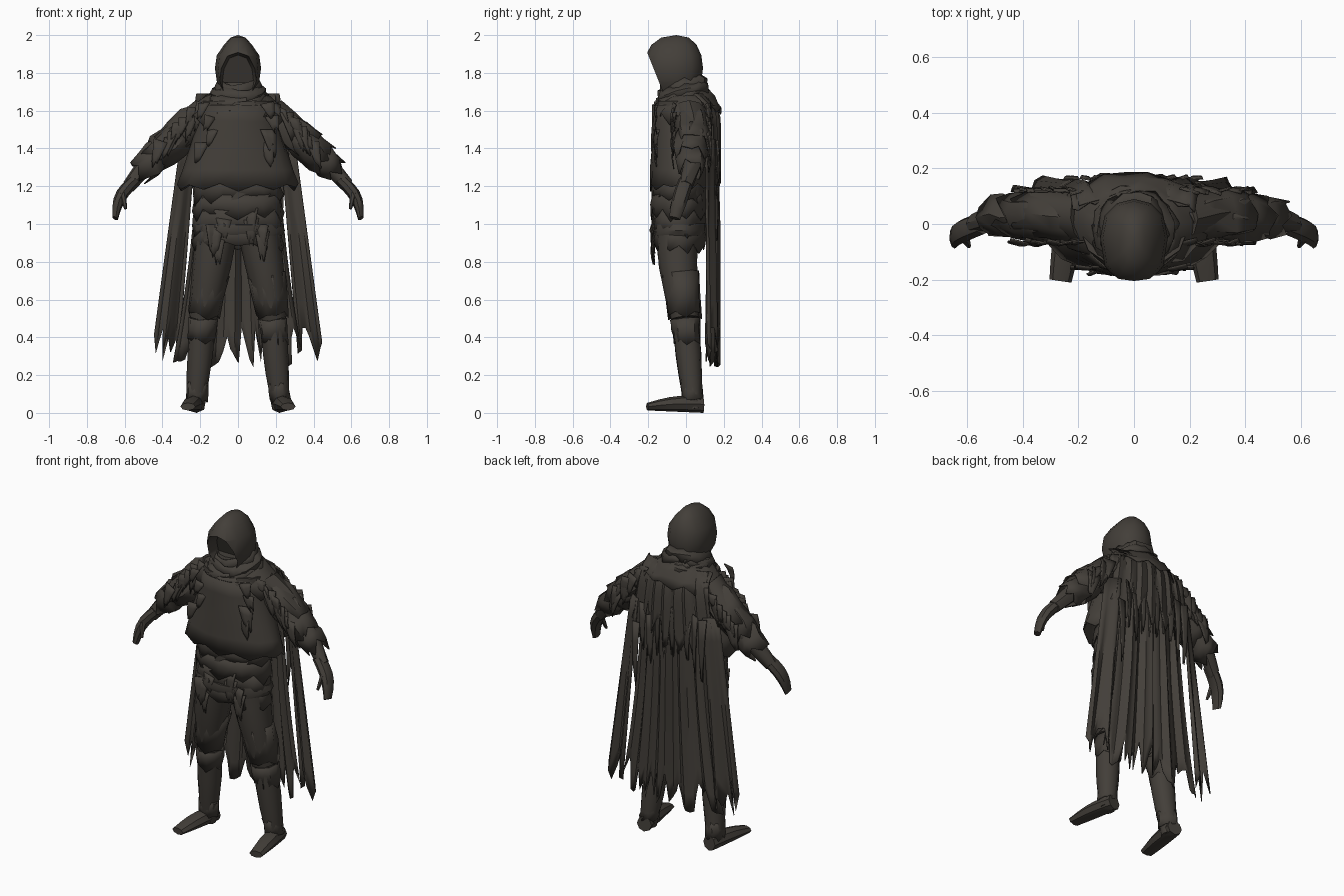
import bpy, bmesh, math, random
from mathutils import Vector, Matrix

random.seed(7)
default_cube = bpy.data.objects.get("Cube")
if default_cube:
    bpy.data.objects.remove(default_cube, do_unlink=True)

cloth = bpy.data.materials.new("dark_brown_cloth")
cloth.use_nodes = True
cloth.diffuse_color = (0.056, 0.049, 0.041, 1)
shader = next(node for node in cloth.node_tree.nodes if node.type == 'BSDF_PRINCIPLED')
shader.inputs["Base Color"].default_value = cloth.diffuse_color
shader.inputs["Roughness"].default_value = 0.9


def finish(bm, name, thin=False):
    if not thin:
        bmesh.ops.recalc_face_normals(bm, faces=bm.faces)
    mesh = bpy.data.meshes.new(name)
    bm.to_mesh(mesh)
    bm.free()
    mesh.materials.append(cloth)
    part = bpy.data.objects.new(name, mesh)
    bpy.context.collection.objects.link(part)
    if thin:
        part.modifiers.new("thickness", 'SOLIDIFY').thickness = 0.006
    bpy.ops.object.select_all(action='DESELECT')
    part.select_set(True)
    bpy.context.view_layer.objects.active = part
    bpy.ops.object.shade_smooth_by_angle(angle=math.radians(40))


# Tapering tube between two points; a torn tube is open with a ragged end
def tube(name, start, end, wide, narrow, deep=None, deep_end=None, bulge=0, bend=(0, 0, 0),
         torn=0, rough=0, sides=12, steps=5, up=(0, 1, 0)):
    bm = bmesh.new()
    start, end, bend, up = Vector(start), Vector(end), Vector(bend), Vector(up)
    axis = (end - start).normalized()
    depth_axis = (up - up.dot(axis) * axis).normalized()
    width_axis = depth_axis.cross(axis)
    deep = deep or wide
    deep_end = deep_end or deep * (narrow / wide if deep == wide else 1)
    rings = []
    for step in range(steps + 1):
        t = step / steps
        swell = math.sin(math.pi * t)
        centre = start.lerp(end, t) + bend * swell
        width = wide + (narrow - wide) * t + bulge * swell
        depth = deep + (deep_end - deep) * t + bulge * swell
        ring = []
        for side in range(sides):
            angle = math.tau * side / sides
            spot = centre + width_axis * width * math.cos(angle) + depth_axis * depth * math.sin(angle)
            spot += Vector([random.uniform(-rough, rough) for axis_name in "xyz"])
            if step == steps:
                tooth = random.random() if side % 2 else -random.random() / 2
                spot += axis * torn * tooth
            ring.append(bm.verts.new(spot))
        rings.append(ring)
    for upper, lower in zip(rings, rings[1:]):
        for side in range(sides):
            after = (side + 1) % sides
            bm.faces.new((upper[side], upper[after], lower[after], lower[side]))
    if not torn:
        bm.faces.new(rings[0])
        bm.faces.new(rings[-1])
    finish(bm, name, thin=torn > 0)


# Cloth sheet following point(u, v), with a torn lower edge
def sheet(name, point, columns, rows, torn):
    bm = bmesh.new()
    strips = []
    for column in range(columns + 1):
        reach = 1 - torn * random.random() ** 1.5
        strips.append([bm.verts.new(point(column / columns, reach * row / rows))
                       for row in range(rows + 1)])
    for left, right in zip(strips, strips[1:]):
        for row in range(rows):
            bm.faces.new((left[row], right[row], right[row + 1], left[row + 1]))
    finish(bm, name, thin=True)


# Pointed scrap of cloth hanging from a spot
def scrap(name, x, y, z, width, length, lean=0):
    across = Vector((random.uniform(0.6, 1), random.uniform(-0.3, 0.3), random.uniform(-0.3, 0.3)))
    top, drop = Vector((x, y, z)), Vector((lean, 0, -length))

    def point(u, v):
        belly = Vector((0, math.copysign(0.01, y) * math.sin(math.pi * v), 0))
        return top + across * (u - 0.5) * width * (1 - 0.75 * v) + drop * v + belly
    sheet(name, point, columns=3, rows=3, torn=0.35)


# Hood: angular peaked ball cut open at the front, with a sunken face
bm = bmesh.new()
bmesh.ops.create_uvsphere(bm, u_segments=12, v_segments=8, radius=1)
for vert in bm.verts:
    x, y, z = vert.co
    boxy = math.copysign(abs(y) ** 0.8, y)
    vert.co = (x * (0.105 if z > 0.5 else 0.122), boxy * (0.175 if y < 0 else 0.14), z * 0.175)
bmesh.ops.translate(bm, verts=bm.verts, vec=(0, -0.05, 1.825))
cut = bmesh.ops.bisect_plane(bm, geom=bm.verts[:] + bm.edges[:] + bm.faces[:], clear_outer=True,
                             plane_co=(0, -0.17, 1.82), plane_no=(0, -1, -0.4))
rim = [item for item in cut["geom_cut"] if isinstance(item, bmesh.types.BMEdge)]
face = bmesh.ops.contextual_create(bm, geom=rim)["faces"]
bmesh.ops.inset_region(bm, faces=face, thickness=0.015)
bmesh.ops.translate(bm, verts=face[0].verts, vec=(0, 0.07, 0))
finish(bm, "hood")

# Neck, wrapped scarf folds and torn collar
tube("neck", (0, -0.02, 1.75), (0, -0.02, 1.6), wide=0.1, narrow=0.18, deep_end=0.14)
for fold in range(4):
    height, spread = 1.77 - 0.03 * fold, 0.1 + 0.015 * fold
    tube("scarf_fold", (0, -0.03, height), (0, -0.01, height - 0.07), spread, spread + 0.03,
         deep=0.11 + 0.01 * fold, deep_end=0.13 + 0.01 * fold, bulge=0.012, torn=0.025,
         rough=0.01, sides=15, steps=2)
tube("collar", (0, 0, 1.71), (0, 0.01, 1.58), wide=0.11, narrow=0.27, deep=0.11, deep_end=0.18,
     torn=0.07, rough=0.012, sides=22, steps=3, bulge=0.015)

# Torso, flared poncho, layered tunic and belt
tube("torso", (0, -0.03, 1.65), (0, -0.04, 0.9), wide=0.19, narrow=0.21, deep=0.13, bulge=0.02)
tube("poncho", (0, -0.03, 1.63), (0, -0.03, 1.2), wide=0.18, narrow=0.32, deep=0.15,
     deep_end=0.16, torn=0.03, rough=0.004, sides=20)
for layer in range(4):
    height = 1.24 - 0.085 * layer
    tube("tunic_layer", (0, -0.04, height), (0, -0.04, height - 0.1), wide=0.225, narrow=0.24,
         deep=0.143, torn=0.045, rough=0.008, sides=20, steps=2)
tube("waist_belt", (0, -0.04, 1), (0, -0.04, 0.94), wide=0.235, narrow=0.235, deep=0.145,
     bulge=0.008, rough=0.006, sides=16, steps=2)

for sign, side_name in ((1, "left"), (-1, "right")):
    def limb(name, start, end, *args, bend=(0, 0, 0), **options):
        mirror = Matrix.Diagonal((sign, 1, 1))
        tube(side_name + "_" + name, mirror @ Vector(start), mirror @ Vector(end), *args,
             bend=mirror @ Vector(bend), **options)

    # Arm, mitten hand and thumb
    shoulder, wrist = Vector((0.17, 0.02, 1.59)), Vector((0.58, 0, 1.2))
    arm_bend = Vector((0.01, 0.04, 0.02))
    limb("arm", shoulder, wrist, 0.09, 0.036, bend=arm_bend, rough=0.004, sides=10)
    limb("hand", wrist.lerp(shoulder, 0.08), (0.65, -0.06, 1.03), 0.034, 0.016,
         deep=0.04, deep_end=0.03, bulge=0.007, bend=(0.025, 0, 0.01), sides=8)
    limb("thumb", (0.61, -0.05, 1.16), (0.595, -0.08, 1.08), 0.018, 0.008, sides=6)

    # Overlapping torn sleeve layers down the arm
    for name, begin, stop, wide, narrow in (("shoulder_cloth", 0, 0.5, 0.07, 0.09),
                                            ("upper_sleeve", 0.3, 0.65, 0.085, 0.08),
                                            ("cuff", 0.5, 0.82, 0.06, 0.072)):
        limb(name, shoulder.lerp(wrist, begin) + arm_bend * begin,
             shoulder.lerp(wrist, stop) + arm_bend * (1 - stop / 2), wide, narrow,
             bulge=0.012, torn=0.05, rough=0.012, sides=10, steps=3)

    # Thigh and calf with torn trouser cuff, boot top and ankle wrap, then the foot
    hip, knee, heel = Vector((0.11, -0.05, 0.97)), Vector((0.185, -0.005, 0.5)), Vector((0.225, 0.04, 0.02))
    limb("thigh", hip, knee, 0.112, 0.075, bulge=0.004, bend=(0, -0.01, 0), rough=0.002)
    limb("calf", knee, heel, 0.07, 0.045, bulge=0.007, rough=0.002)
    for name, top, bottom, begin, stop, wide, narrow in (
            ("trouser_cuff", hip, knee, 0.5, 0.95, 0.1, 0.09),
            ("boot_top", knee, heel, 0, 0.25, 0.08, 0.073),
            ("ankle_wrap", knee, heel, 0.7, 0.9, 0.054, 0.058)):
        limb(name, top.lerp(bottom, begin), top.lerp(bottom, stop), wide, narrow,
             torn=0.03, rough=0.006, sides=10, steps=2)
    limb("foot", (0.22, 0.09, 0.045), (0.265, -0.205, 0.033), 0.045, 0.04, deep=0.045,
         deep_end=0.02, bulge=0.008, bend=(0, 0, 0.008), sides=8, up=(0, 0, 1))

    # Long side panel of the cape
    def side_panel(u, v):
        inner, outer = 0.22 + 0.1 * v, 0.3 + 0.16 * v
        ripple = 0.025 * v * math.sin(9 * u)
        return (sign * (inner + (outer - inner) * u), 0.155 - 0.05 * u + ripple, 1.45 - 1.18 * v)
    sheet(side_name + "_cape_panel", side_panel, columns=7, rows=8, torn=0.17)

    # Loose scraps on the shoulders, chest and hips
    for index in range(9):
        t = index / 8
        for depth in (-0.06, 0.12):
            scrap(side_name + "_shoulder_scrap", sign * random.uniform(0.17 + t / 5, 0.21 + t / 5),
                  depth, 1.64 - t / 5, width=0.09, length=random.uniform(0.08, 0.17),
                  lean=sign * 0.04)
    for index in range(4):
        scrap(side_name + "_chest_scrap", sign * random.uniform(0.12, 0.2), -0.15,
              1.64 - 0.07 * index, width=0.09, length=random.uniform(0.08, 0.16), lean=sign * 0.03)
        scrap(side_name + "_hip_scrap", sign * random.uniform(0.05, 0.15), -0.165,
              random.uniform(0.92, 1.1), width=0.09, length=random.uniform(0.1, 0.16))


# Main cape, tucked under the collar and hanging in widening folds
def cape(u, v):
    across = 2 * u - 1
    fold = math.sin(across * 13) + 0.5 * math.sin(across * 31)
    spread = 0.2 + 0.02 * v + 0.13 * v * v
    tuck = 0.06 * (1 - v) ** 14
    return (across * spread, 0.165 - tuck - 0.035 * across ** 2 + 0.015 * fold * min(1, 2 * v),
            1.69 - 1.45 * v)


# Shorter torn layer over the upper back
def back_layer(u, v):
    across = 2 * u - 1
    ripple = 0.008 * math.sin(across * 23) - 0.08 * (1 - v) ** 10
    return (across * (0.22 + 0.08 * v), 0.18 - 0.05 * across ** 2 + ripple, 1.69 - 0.5 * v)


sheet("cape", cape, columns=34, rows=14, torn=0.15)
sheet("back_layer", back_layer, columns=22, rows=8, torn=0.7)
for index in range(10):
    scrap("back_strip", 0.05 * (index - 4.5), 0.165, random.uniform(1.3, 1.55),
          width=0.06, length=random.uniform(0.2, 0.45))
